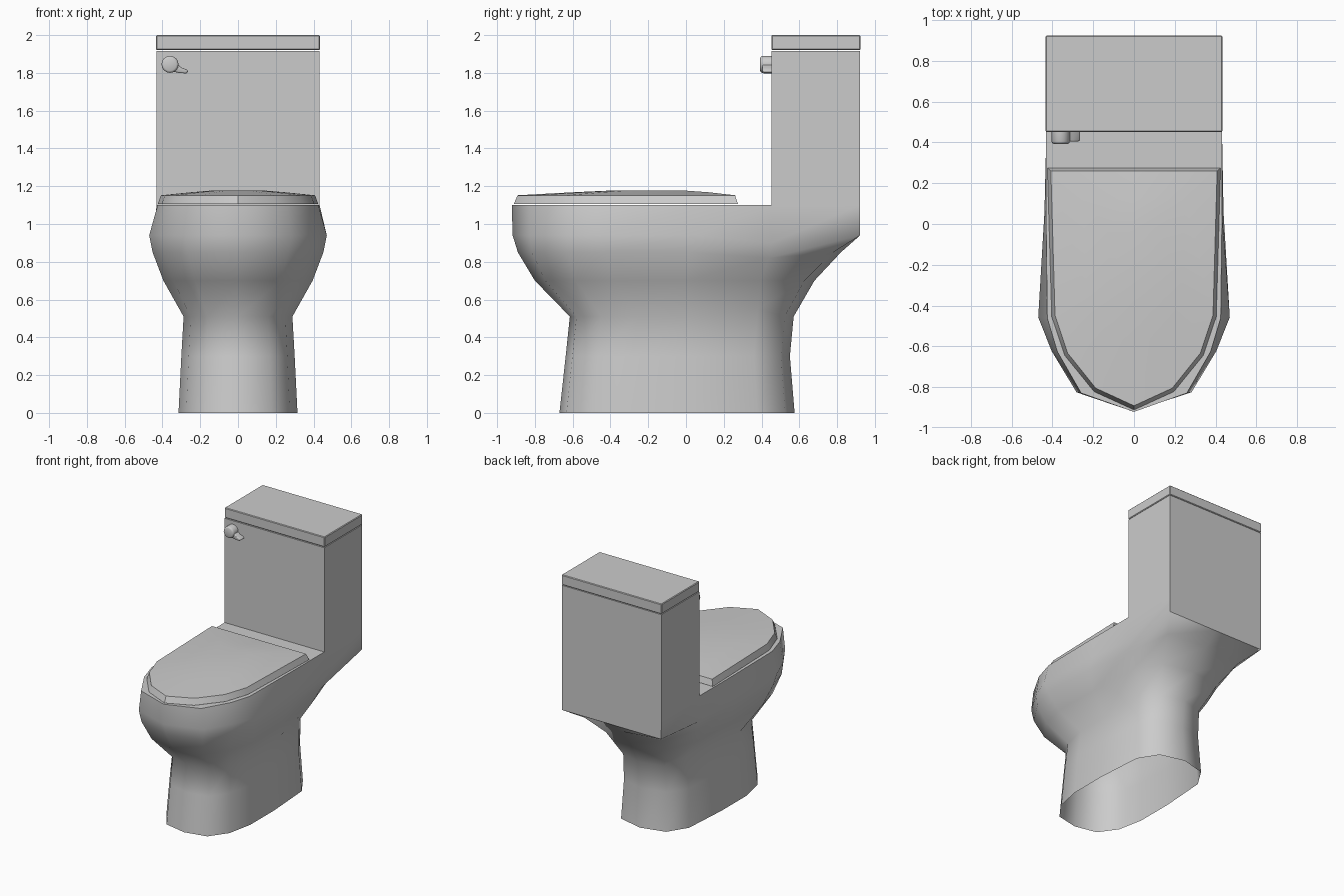
import bpy, bmesh, math
from mathutils import Vector

if "Cube" in bpy.data.objects:
    bpy.data.objects.remove(bpy.data.objects["Cube"])

# Half outlines, front centre to back centre: (share of half width, share of length)
FOOT = [(0, 0), (.56, .03), (.87, .14), (1, .30), (1, .54), (.92, .84), (.62, .96), (0, 1)]
BELLY = [(0, 0), (.6, .05), (.86, .16), (1, .25), (.935, .53), (.915, .745), (.915, 1), (0, 1)]
RIM = [(0, 0), (.6, .05), (.87, .16), (.985, .25), (1, .53), (1, .745), (1, 1), (0, 1)]


def blend(a, b, t, corner):
    """Mix two half outlines; the rear corner gets its own share."""
    out = []
    for i, (p, q) in enumerate(zip(a, b)):
        s = corner if i == 6 else t
        out.append((p[0] + (q[0] - p[0]) * s, p[1] + (q[1] - p[1]) * s))
    return out


def ring(bm, half, z, front, back, w):
    """Mirror a half outline into a full ring of vertices."""
    pts = half + [(-u, v) for u, v in half[-2:0:-1]]
    return [bm.verts.new((u * w, front + v * (back - front), z)) for u, v in pts]


def bridge(bm, rings):
    for a, b in zip(rings, rings[1:]):
        n = len(a)
        for i in range(n):
            j = (i + 1) % n
            bm.faces.new((a[i], a[j], b[j], b[i]))


def finish(bm, name, angle=35):
    bmesh.ops.recalc_face_normals(bm, faces=bm.faces)
    mesh = bpy.data.meshes.new(name)
    bm.to_mesh(mesh)
    bm.free()
    ob = bpy.data.objects.new(name, mesh)
    bpy.context.collection.objects.link(ob)
    bpy.ops.object.select_all(action='DESELECT')
    ob.select_set(True)
    bpy.context.view_layer.objects.active = ob
    bpy.ops.object.shade_smooth_by_angle(angle=math.radians(angle))
    return ob


# Pedestal, bowl and tank as one lofted body, open underneath
bm = bmesh.new()
levels = [(0, -.67, .575, .315, FOOT),
          (.30, -.637, .55, .30, FOOT),
          (.51, -.615, .57, .288, FOOT),
          (.70, -.80, .68, .395, blend(FOOT, BELLY, .35, .1)),
          (.85, -.89, .82, .452, blend(FOOT, BELLY, .65, .4)),
          (.94, -.918, .922, .47, BELLY),
          (1.10, -.922, .922, .432, RIM)]
rings = [ring(bm, half, z, f, b, w) for z, f, b, w, half in levels]
bridge(bm, rings)
for i in (5, 9):                     # crease falls forward from the tank corner
    rings[5][i].co.z -= .04
    rings[4][i].co.z -= .03
    rings[2][i].co.z += .04
top = rings[-1]
bm.faces.new(top[:6] + top[9:])      # flat deck of the bowl
tank = bm.faces.new(top[5:10])       # tank footprint, pulled up
up = bmesh.ops.extrude_face_region(bm, geom=[tank])
bmesh.ops.translate(bm, vec=(0, 0, .817),
                    verts=[g for g in up['geom'] if isinstance(g, bmesh.types.BMVert)])
if tank.is_valid:
    bmesh.ops.delete(bm, geom=[tank], context='FACES_ONLY')
body = finish(bm, "toilet_body", 62)
for e in body.data.edges:            # crisp lower back edge of the tank
    if all(body.data.vertices[i].co.y > .9 and body.data.vertices[i].co.z < 1 for i in e.vertices):
        e.use_edge_sharp = True

# Closed seat lid with a slight dome
bm = bmesh.new()
LID = [(0, 0), (.46, .075), (.80, .225), (.95, .385), (1, 1), (0, 1)]
lid = [ring(bm, LID, z, f, b, w) for z, f, b, w in
       [(1.105, -.912, .275, .425), (1.152, -.892, .26, .408),
        (1.168, -.60, .12, .25), (1.178, -.38, -.02, .13)]]
bridge(bm, lid)
bm.faces.new(lid[0][::-1])
bm.faces.new(lid[-1])
finish(bm, "seat_lid", 42)

# Tank cover
bm = bmesh.new()
bmesh.ops.create_cube(bm, size=1)
for v in bm.verts:
    v.co = Vector((v.co.x * .868, .688 + v.co.y * .472, 1.9605 + v.co.z * .079))
bmesh.ops.bevel(bm, geom=bm.edges[:], offset=.005, segments=1, affect='EDGES', profile=.5)
finish(bm, "tank_cover")


def extrude_profile(name, pts, y0, y1, inset=0):
    """Push a closed x-z outline along y, with a rounded front rim."""
    bm = bmesh.new()
    cx = sum(p[0] for p in pts) / len(pts)
    cz = sum(p[1] for p in pts) / len(pts)
    loops = []
    for y, s in ((y1, 1), (y0 + inset, 1), (y0 + inset * .3, .92), (y0, .75)):
        loops.append([bm.verts.new((cx + (x - cx) * s, y, cz + (z - cz) * s)) for x, z in pts])
    bridge(bm, loops)
    bm.faces.new(loops[0][::-1])
    bm.faces.new(loops[-1])
    return finish(bm, name, 65)


# Flush knob and lever
circle = [(-.36 + .045 * math.cos(a), 1.845 + .045 * math.sin(a))
          for a in (math.tau * i / 16 for i in range(16))]
extrude_profile("flush_knob", circle, .393, .46, .012)
extrude_profile("flush_lever", [(-.36, 1.81), (-.31, 1.80), (-.275, 1.797), (-.264, 1.806),
                                (-.27, 1.817), (-.30, 1.829), (-.325, 1.85), (-.36, 1.86)],
                .405, .455, .008)
